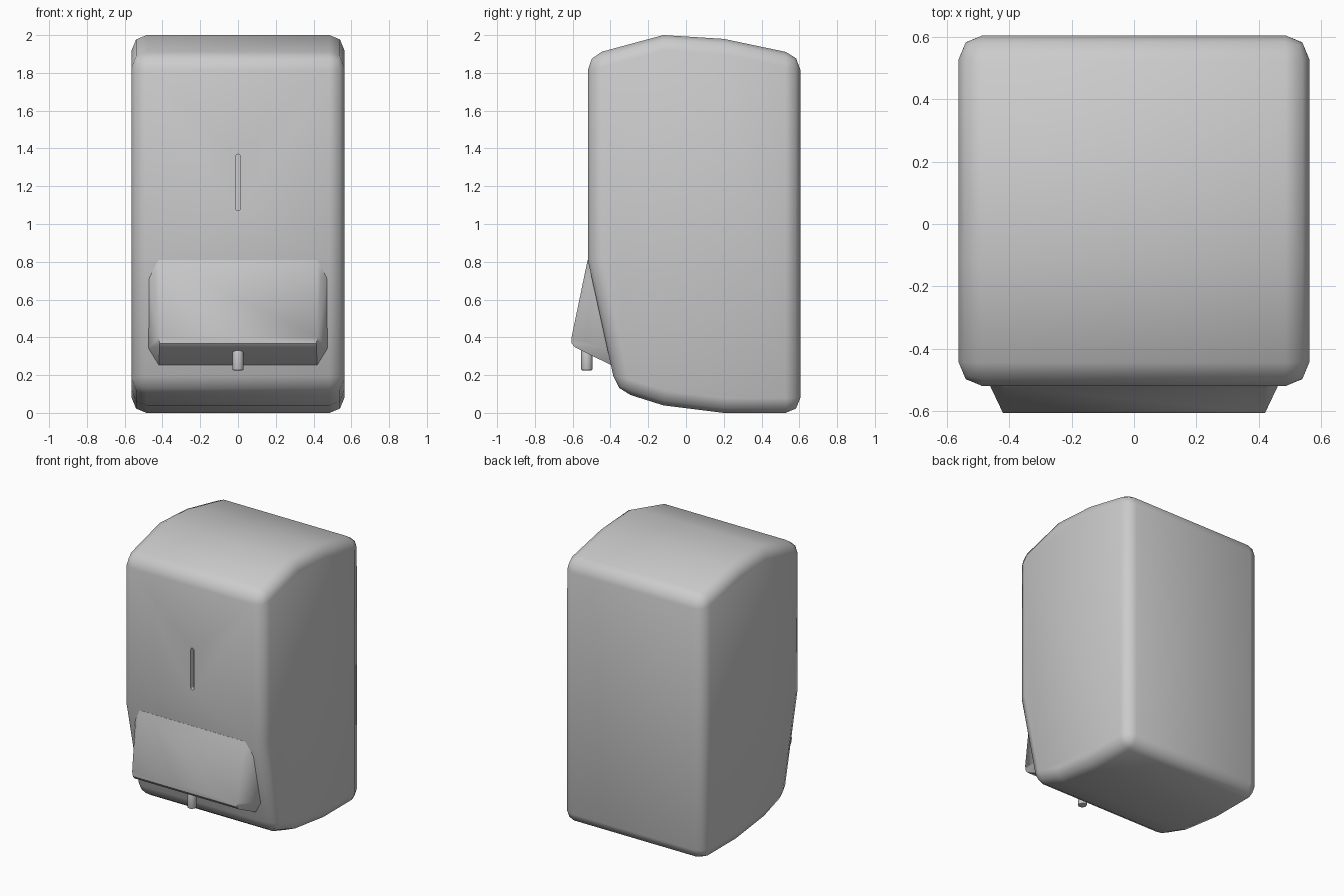
import bpy, bmesh, math

if "Cube" in bpy.data.objects:
    bpy.data.objects.remove(bpy.data.objects["Cube"])


def add_object(name, bm):
    bmesh.ops.recalc_face_normals(bm, faces=bm.faces)
    mesh = bpy.data.meshes.new(name)
    bm.to_mesh(mesh)
    bm.free()
    obj = bpy.data.objects.new(name, mesh)
    bpy.context.collection.objects.link(obj)
    return obj


def activate(obj):
    bpy.ops.object.select_all(action='DESELECT')
    obj.select_set(True)
    bpy.context.view_layer.objects.active = obj


def bevel(obj, width, segments, angle):
    mod = obj.modifiers.new("bevel", 'BEVEL')
    mod.width, mod.segments = width, segments
    mod.limit_method = 'ANGLE'
    mod.angle_limit = math.radians(angle)
    activate(obj)
    bpy.ops.object.modifier_apply(modifier=mod.name)


def smooth(obj, angle):
    activate(obj)
    bpy.ops.object.shade_smooth_by_angle(angle=math.radians(angle))


def extrude(points, vector):
    bm = bmesh.new()
    face = bm.faces.new([bm.verts.new(p) for p in points])
    new = bmesh.ops.extrude_face_region(bm, geom=[face])["geom"]
    bmesh.ops.translate(bm, vec=vector,
                        verts=[v for v in new if isinstance(v, bmesh.types.BMVert)])
    return bm


# housing: side profile (y, z) extruded across the width, then rounded
W = 0.5625
profile = [(0.605, 0.0), (0.605, 1.895), (0.2, 1.98), (-0.12, 2.0), (-0.52, 1.892),
           (-0.52, 0.81), (-0.368, 0.118), (-0.12, 0.04), (0.2, 0.0)]
housing = add_object("housing", extrude([(-W, y, z) for y, z in profile], (2 * W, 0, 0)))
bevel(housing, 0.078, 2, 35)

# level window: recessed slot with round ends
R = 0.013
slot = []
for i in range(14):
    a = math.pi * (i if i < 7 else i - 1) / 6
    slot.append((R * math.cos(a), -0.56, (1.357 if i < 7 else 1.083) + R * math.sin(a)))
cutter = add_object("slot_cutter", extrude(slot, (0, 0.07, 0)))
cutter.hide_render = True
cut = housing.modifiers.new("slot", 'BOOLEAN')
cut.operation, cut.object, cut.solver = 'DIFFERENCE', cutter, 'EXACT'
activate(housing)
bpy.ops.object.modifier_apply(modifier=cut.name)
bpy.data.objects.remove(cutter)
smooth(housing, 50)

# push lever: faceted wedge, hull of mirrored half outline
half = [(0.42, -0.49, 0.81), (0.475, -0.49, 0.73), (0.475, -0.41, 0.34), (0.42, -0.39, 0.25),
        (0.42, -0.521, 0.81), (0.438, -0.53, 0.72),
        (0.42, -0.606, 0.40), (0.415, -0.605, 0.368), (0.415, -0.588, 0.347)]
bm = bmesh.new()
for x, y, z in half:
    for s in (-1, 1):
        bm.verts.new((s * x, y, z))
hull = bmesh.ops.convex_hull(bm, input=bm.verts)
loose = [v for v in bm.verts if not v.link_faces]
bmesh.ops.delete(bm, geom=loose, context='VERTS')
bmesh.ops.dissolve_limit(bm, angle_limit=math.radians(2), verts=bm.verts, edges=bm.edges)
lever = add_object("push_lever", bm)
smooth(lever, 30)

# nozzle: small tube under the lever
bpy.ops.mesh.primitive_cylinder_add(vertices=16, radius=0.03, depth=0.13,
                                    location=(0, -0.525, 0.29))
nozzle = bpy.context.object
nozzle.name = "nozzle"
bevel(nozzle, 0.007, 2, 60)
smooth(nozzle, 40)
